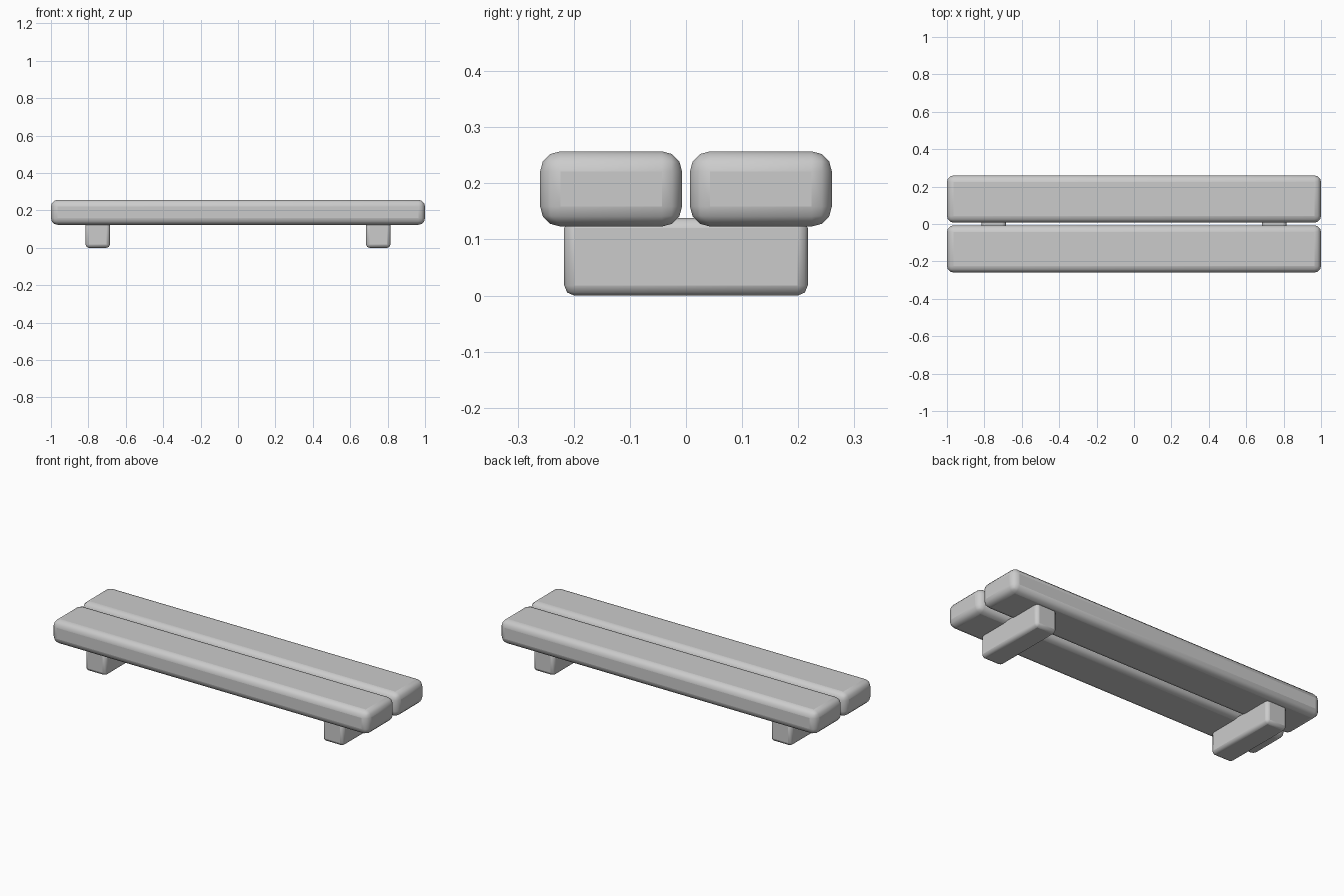
import bpy

if "Cube" in bpy.data.objects:
    bpy.data.objects.remove(bpy.data.objects["Cube"])


def rounded_block(name, center, size, radius, segments):
    """Box with rounded edges and corners."""
    bpy.ops.mesh.primitive_cube_add(size=1, location=center)
    ob = bpy.context.object
    ob.name = name
    ob.scale = size
    bpy.ops.object.transform_apply(location=False, rotation=False, scale=True)
    bev = ob.modifiers.new("Rounded edges", 'BEVEL')
    bev.width = radius
    bev.segments = segments
    bev.limit_method = 'ANGLE'
    bpy.ops.object.shade_smooth_by_angle()
    return ob


# Two long seat planks with a narrow gap between them
for side, label in ((-1, "front"), (1, "back")):
    rounded_block(label + "_seat_plank", (0, side * 0.1335, 0.19),
                  (2.0, 0.253, 0.134), 0.036, 3)

# Two cross supports, sunk slightly into the planks
for side, label in ((-1, "left"), (1, "right")):
    rounded_block(label + "_support", (side * 0.75, 0, 0.069),
                  (0.13, 0.434, 0.138), 0.018, 2)
